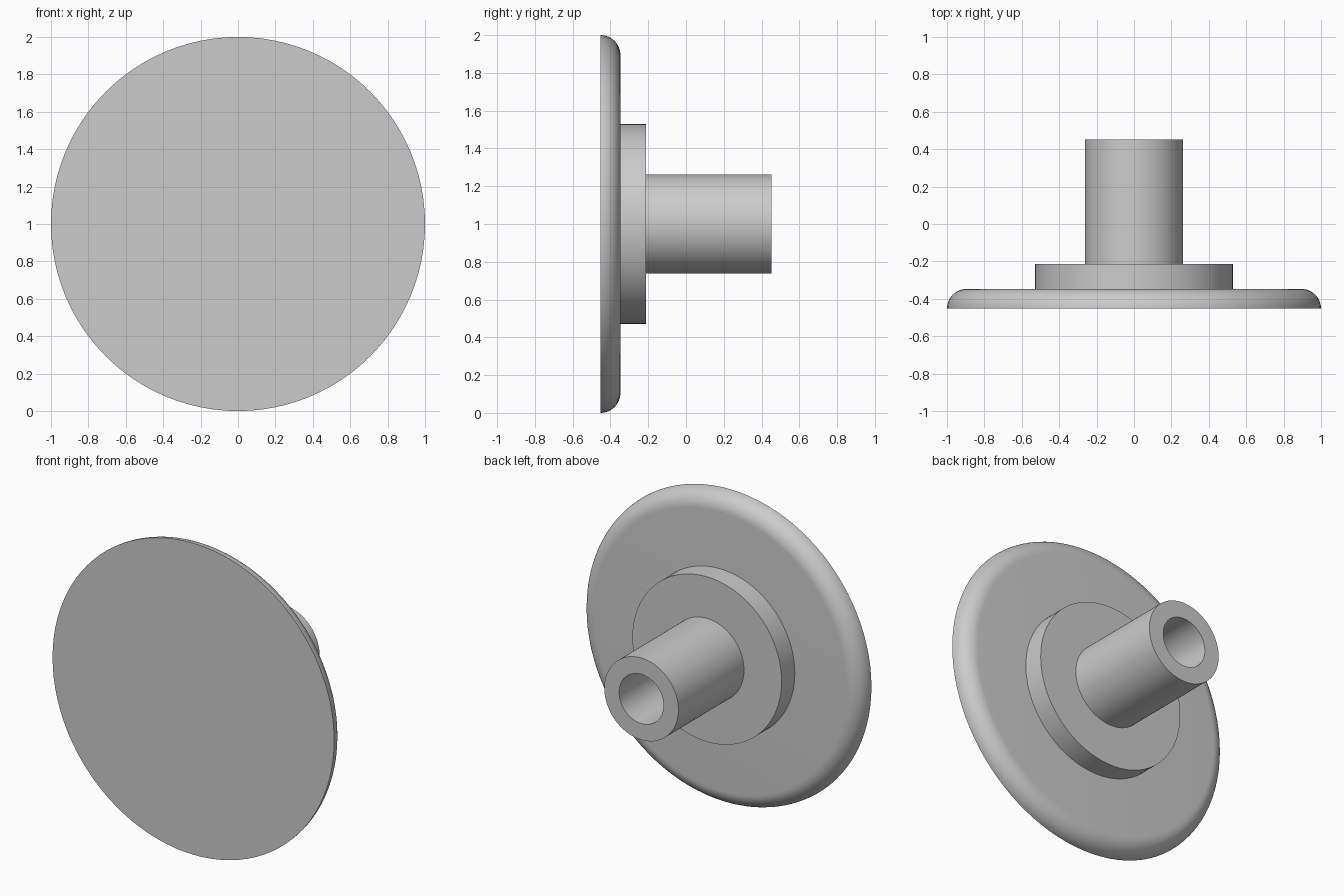
import bpy, bmesh, math
from mathutils import Vector

cube = bpy.data.objects.get("Cube")
if cube:
    bpy.data.objects.remove(cube, do_unlink=True)

SEGMENTS = 96
AXIS_HEIGHT = 1.0

grey = bpy.data.materials.new("plain_grey")
grey.use_nodes = True
colour = (0.6, 0.6, 0.6, 1)
grey.diffuse_color = colour
grey.node_tree.nodes["Principled BSDF"].inputs["Base Color"].default_value = colour


def turned_part(name, profile, closed=False):
    """Spin a (radius, y) profile around the front-to-back axis."""
    bm = bmesh.new()
    verts = [bm.verts.new((r, y, 0)) for r, y in profile]
    edges = [bm.edges.new(pair) for pair in zip(verts, verts[1:])]
    if closed:
        edges.append(bm.edges.new((verts[-1], verts[0])))
    bmesh.ops.spin(bm, geom=verts + edges, cent=Vector(), axis=Vector((0, 1, 0)),
                   angle=math.tau, steps=SEGMENTS)
    bmesh.ops.remove_doubles(bm, verts=bm.verts, dist=0.0005)
    bmesh.ops.recalc_face_normals(bm, faces=bm.faces)
    mesh = bpy.data.meshes.new(name)
    bm.to_mesh(mesh)
    bm.free()
    mesh.materials.append(grey)
    part = bpy.data.objects.new(name, mesh)
    part.location.z = AXIS_HEIGHT
    bpy.context.collection.objects.link(part)
    bpy.ops.object.select_all(action="DESELECT")
    part.select_set(True)
    bpy.context.view_layer.objects.active = part
    bpy.ops.object.shade_smooth_by_angle(angle=math.radians(30))
    return part


front, plate_back, flange_back, stem_end = -0.453, -0.347, -0.213, 0.453
overlap = 0.01

# Round plate with a quarter-round rear rim
fillet = plate_back - front
rim = [(1 - fillet + fillet * math.cos(a), front + fillet * math.sin(a))
       for a in (math.pi / 2 * i / 12 for i in range(13))]
turned_part("face_plate", [(0, front)] + rim + [(0, plate_back)])

# Flange behind the plate
turned_part("flange", [(0, plate_back - overlap), (0.53, plate_back - overlap),
                       (0.53, flange_back), (0, flange_back)])

# Hollow stem
outer, bore = 0.263, 0.158
turned_part("hollow_stem", [(outer, flange_back - overlap), (outer, stem_end),
                            (bore, stem_end), (bore, flange_back - overlap)], closed=True)
